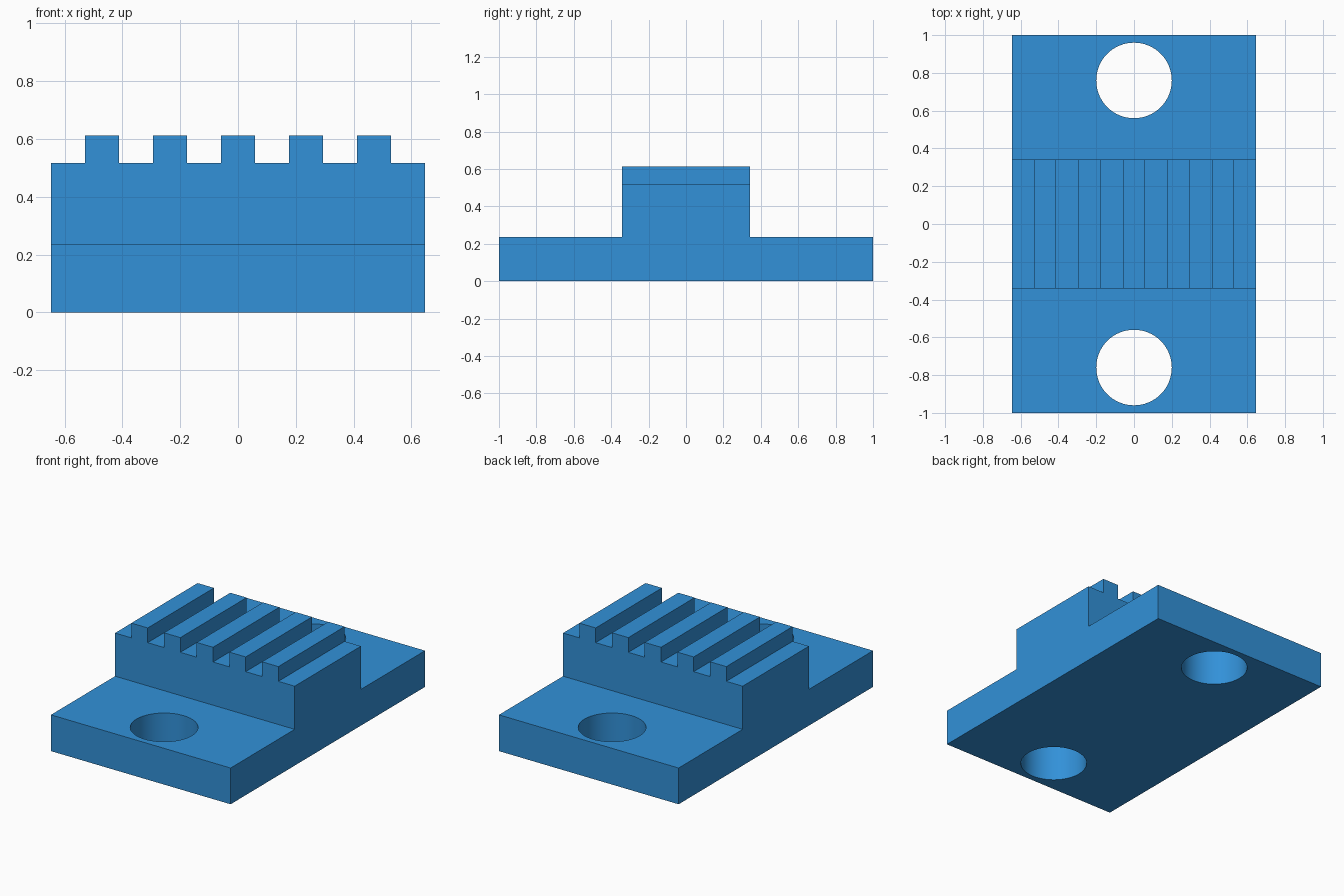
import bpy
import bmesh
from mathutils import Matrix

cube = bpy.data.objects.get("Cube")
if cube:
    bpy.data.objects.remove(cube, do_unlink=True)

# Main dimensions
HALF_X, HALF_Y = 0.647, 1.0
BASE_Z, GROOVE_Z, TOP_Z = 0.236, 0.517, 0.613
RACK_Y = 0.341
PITCH, TOOTH = 0.2353, 0.1176
HOLE_R, HOLE_Y = 0.2, 0.76

blue = bpy.data.materials.new("blue")
blue.use_nodes = True
color = (0.032, 0.283, 0.69, 1)
blue.diffuse_color = color
blue.node_tree.nodes["Principled BSDF"].inputs["Base Color"].default_value = color


def finish(name, bm):
    bmesh.ops.recalc_face_normals(bm, faces=bm.faces)
    mesh = bpy.data.meshes.new(name)
    bm.to_mesh(mesh)
    bm.free()
    mesh.materials.append(blue)
    obj = bpy.data.objects.new(name, mesh)
    bpy.context.collection.objects.link(obj)
    return obj


def box(name, low, high):
    bm = bmesh.new()
    bmesh.ops.create_cube(bm, size=1)
    for v in bm.verts:
        v.co = [h if c > 0 else l for c, l, h in zip(v.co, low, high)]
    return finish(name, bm)


def cylinder(name, y):
    bm = bmesh.new()
    bmesh.ops.create_cone(bm, cap_ends=True, segments=64, radius1=HOLE_R,
                          radius2=HOLE_R, depth=1, matrix=Matrix.Translation((0, y, 0)))
    return finish(name, bm)


# Stepped body: side profile extruded across the width
half = [(HALF_Y, 0), (HALF_Y, BASE_Z), (RACK_Y, BASE_Z), (RACK_Y, TOP_Z)]
profile = half + [(-y, z) for y, z in reversed(half)]
bm = bmesh.new()
face = bm.faces.new([bm.verts.new((-HALF_X, y, z)) for y, z in profile])
side = bmesh.ops.extrude_face_region(bm, geom=[face])
verts = [g for g in side["geom"] if isinstance(g, bmesh.types.BMVert)]
bmesh.ops.translate(bm, verts=verts, vec=(2 * HALF_X, 0, 0))
body = finish("toothed_mounting_block", bm)

# Mounting holes
cutters = [cylinder("hole_cutter", s * HOLE_Y) for s in (-1, 1)]

# Grooves on both sides of the five teeth; the end ones run off the sides
for i in range(6):
    low = (i - 3) * PITCH + TOOTH / 2 if i > 0 else -1
    high = (i - 2) * PITCH - TOOTH / 2 if i < 5 else 1
    cutters.append(box("groove_cutter", (low, -0.5, GROOVE_Z), (high, 0.5, 1)))

for cutter in cutters:
    cutter.hide_render = True
    mod = body.modifiers.new("cut", 'BOOLEAN')
    mod.operation = 'DIFFERENCE'
    mod.solver = 'EXACT'
    mod.object = cutter

# Bake the cuts and drop the cutters
bpy.context.view_layer.update()
depsgraph = bpy.context.evaluated_depsgraph_get()
baked = bpy.data.meshes.new_from_object(body.evaluated_get(depsgraph))
body.modifiers.clear()
body.data = baked
for cutter in cutters:
    bpy.data.objects.remove(cutter, do_unlink=True)

# Smooth hole walls, crisp edges everywhere else
bpy.ops.object.select_all(action='DESELECT')
body.select_set(True)
bpy.context.view_layer.objects.active = body
bpy.ops.object.shade_smooth_by_angle()
